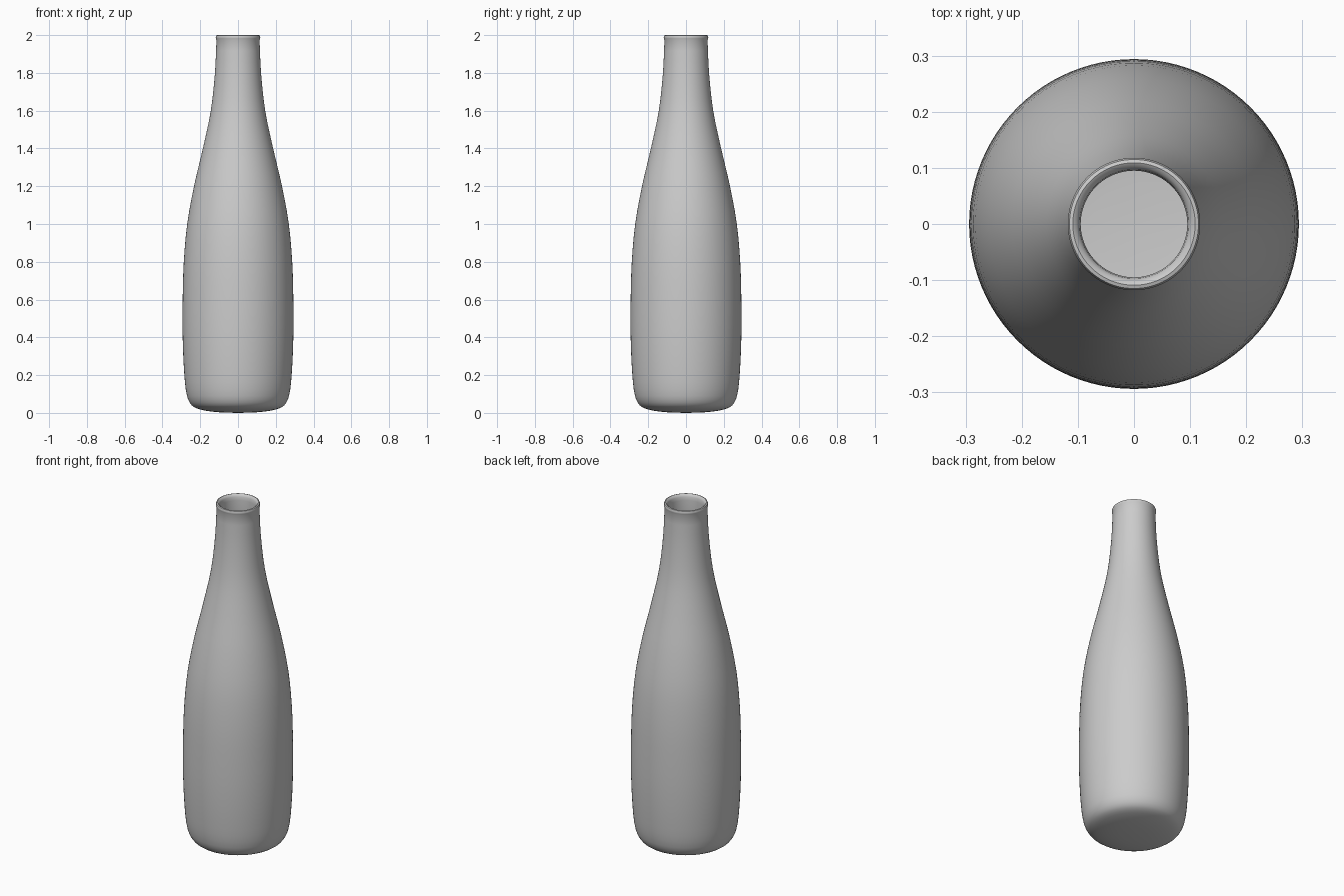
import bpy, bmesh, math
from mathutils import Vector

if "Cube" in bpy.data.objects:
    bpy.data.objects.remove(bpy.data.objects["Cube"])

SIDES = 96

# Outer silhouette as (radius, height), base to neck
OUTER = [(0.0, 0.0), (0.11, 0.004), (0.2, 0.018), (0.245, 0.04), (0.27, 0.09),
         (0.284, 0.2), (0.293, 0.4), (0.293, 0.6), (0.287, 0.8), (0.269, 1.0),
         (0.233, 1.2), (0.186, 1.4), (0.144, 1.6), (0.122, 1.8), (0.114, 1.975)]
# Rounded lip rolling into the mouth
LIP = [(0.117, 1.982), (0.118, 1.99), (0.115, 1.998), (0.109, 2.0),
       (0.102, 1.996), (0.097, 1.985), (0.095, 1.965)]
# Inside wall, neck to floor
INNER = [(0.095, 1.965), (0.1, 1.8), (0.122, 1.6), (0.164, 1.4), (0.211, 1.2),
         (0.247, 1.0), (0.265, 0.8), (0.271, 0.6), (0.271, 0.4), (0.262, 0.2),
         (0.249, 0.1), (0.228, 0.06), (0.19, 0.04), (0.11, 0.026), (0.0, 0.022)]


def smooth_curve(points, steps=3):
    """Catmull-Rom curve through the profile points."""
    p = [Vector(q) for q in points]
    p = [2 * p[0] - p[1]] + p + [2 * p[-1] - p[-2]]
    out = []
    for a, b, c, d in zip(p, p[1:], p[2:], p[3:]):
        # centripetal-like tangents limited by segment length
        seg = (c - b).length
        t1 = (c - a) * seg / ((c - b).length + (b - a).length)
        t2 = (d - b) * seg / ((d - c).length + (c - b).length)
        for i in range(steps):
            t = i / steps
            out.append((2*t**3 - 3*t*t + 1) * b + (t**3 - 2*t*t + t) * t1
                       + (3*t*t - 2*t**3) * c + (t**3 - t*t) * t2)
    out.append(p[-2])
    return out


def lathe(name, profile):
    bm = bmesh.new()
    verts = [bm.verts.new((max(r, 0), 0, z)) for r, z in profile]
    edges = [bm.edges.new(pair) for pair in zip(verts, verts[1:])]
    bmesh.ops.spin(bm, geom=verts + edges, cent=(0, 0, 0), axis=(0, 0, 1),
                   angle=math.tau, steps=SIDES, use_merge=False)
    bmesh.ops.remove_doubles(bm, verts=bm.verts, dist=0.0003)
    bmesh.ops.recalc_face_normals(bm, faces=bm.faces)
    mesh = bpy.data.meshes.new(name)
    bm.to_mesh(mesh)
    bm.free()
    obj = bpy.data.objects.new(name, mesh)
    bpy.context.collection.objects.link(obj)
    bpy.context.view_layer.objects.active = obj
    obj.select_set(True)
    bpy.ops.object.shade_smooth_by_angle(angle=math.radians(40))
    return obj


# Hollow bottle: outside, lip and inside in one revolved wall
lathe("bottle", smooth_curve(OUTER) + [Vector(q) for q in LIP[:-1]] + smooth_curve(INNER))
